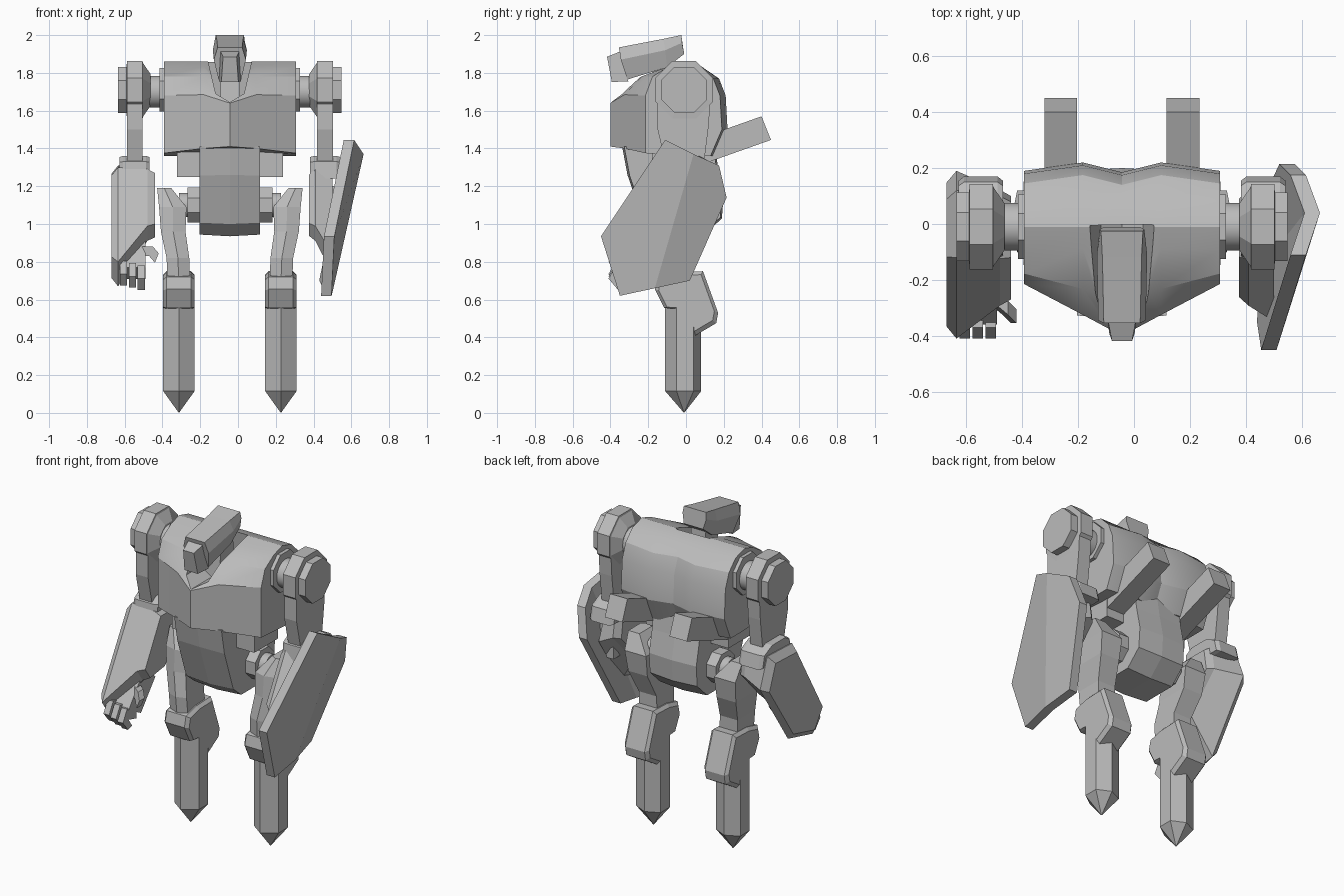
import bpy, bmesh, math

if "Cube" in bpy.data.objects:
    bpy.data.objects.remove(bpy.data.objects["Cube"])

MID = -0.043  # body centre line in x

grey = bpy.data.materials.new("plain_grey")
grey.use_nodes = True
grey.diffuse_color = (0.5, 0.5, 0.5, 1)
grey.node_tree.nodes["Principled BSDF"].inputs["Base Color"].default_value = (0.5, 0.5, 0.5, 1)


def loft(name, sections, caps=None, smooth=None):
    """Skin matching loops of points; caps lists the end faces by index."""
    bm = bmesh.new()
    loops = [[bm.verts.new(p) for p in s] for s in sections]
    n = len(loops[0])
    for a, b in zip(loops, loops[1:]):
        for i in range(n):
            j = (i + 1) % n
            bm.faces.new((a[i], a[j], b[j], b[i]))
    for end in (loops[0], loops[-1]):
        for cap in caps or [range(n)]:
            bm.faces.new([end[i] for i in cap])
    bmesh.ops.recalc_face_normals(bm, faces=bm.faces)
    mesh = bpy.data.meshes.new(name)
    bm.to_mesh(mesh)
    bm.free()
    mesh.materials.append(grey)
    obj = bpy.data.objects.new(name, mesh)
    bpy.context.collection.objects.link(obj)
    if smooth:
        bpy.ops.object.select_all(action='DESELECT')
        obj.select_set(True)
        bpy.context.view_layer.objects.active = obj
        bpy.ops.object.shade_smooth_by_angle(angle=math.radians(smooth))
    return obj


def scaled(x, profile, k):
    cy = sum(p[0] for p in profile) / len(profile)
    cz = sum(p[1] for p in profile) / len(profile)
    return [(x, cy + (y - cy) * k, cz + (z - cz) * k) for y, z in profile]


def prism(name, profile, stations, smooth=None):
    """Side profile of (y, z) points swept through (x, scale) stations."""
    return loft(name, [scaled(x, profile, k) for x, k in stations], smooth=smooth)


def ring(r, y, z, n=8):
    return [(y + r * math.cos((i + .5) * math.tau / n),
             z + r * math.sin((i + .5) * math.tau / n)) for i in range(n)]


def rect(y0, y1, z0, z1):
    return [(y0, z0), (y1, z0), (y1, z1), (y0, z1)]


def hull_ring(rows):
    """Symmetric cross-section from (half width, y, z) rows, top to bottom."""
    return [(MID + w, y, z) for w, y, z in rows] + [(MID - w, y, z) for w, y, z in reversed(rows)]


# Torso: side sections from shoulder to shoulder, pointed chest in the middle
end = [(-.215, 1.38), (-.215, 1.68), (-.16, 1.78), (-.09, 1.835), (-.01, 1.86),
       (.08, 1.835), (.145, 1.77), (.18, 1.68), (.19, 1.5), (.13, 1.36), (0, 1.36)]


def torso_section(dx, front, top, low, back):
    pts = [(front, low), (front, top), ((front - .1) / 2 - .02, (top + 1.86) / 2 + .01)] + end[3:]
    return [(MID + dx, y + back if y > .1 else y, z) for y, z in pts]


half = [(.35, -.215, 1.68, 1.375, 0), (.14, -.325, 1.685, 1.4, .03), (0, -.4, 1.64, 1.41, -.005)]
sections = [torso_section(-h[0], *h[1:]) for h in half]
sections += [torso_section(*h) for h in half[1::-1]]
torso = loft("torso", sections, smooth=25)

# Collar notch cut into the chest top
notch = [(-.12, 1.95), (-.115, 1.86), (-.075, 1.69), (0, 1.645), (.075, 1.69), (.115, 1.86), (.12, 1.95)]
cutter = loft("collar_cutter", [[(MID + x, y - abs(x) * t, z) for x, z in notch]
                                for y, t in ((-.6, 0), (.035, .35))])
cutter.hide_render = True
cutter.hide_viewport = True
cut = torso.modifiers.new("collar", 'BOOLEAN')
cut.object = cutter
cut.solver = 'EXACT'

# Head, snout and neck
loft("head", [hull_ring([(.065, -.355, 1.935), (.085, -.345, 1.87), (.06, -.31, 1.765)]),
              hull_ring([(.07, -.12, 1.98), (.09, -.11, 1.92), (.065, -.1, 1.83)]),
              hull_ring([(.075, -.025, 2.0), (.08, -.02, 1.96), (.065, -.01, 1.9)])])
loft("snout", [hull_ring([(.036, -.418, 1.885), (.045, -.393, 1.752)]),
               hull_ring([(.05, -.345, 1.915), (.058, -.305, 1.755)])])
prism("neck", [(-.2, 1.6), (-.04, 1.6), (-.06, 1.88), (-.17, 1.86)], [(MID - .05, 1), (MID + .05, 1)])

# Pelvis hanging under the chest, with a rounded base
pelvis = [(-.34, 1.42), (-.31, 1.26), (-.22, 1.0), (-.14, .935), (.09, .935),
          (.19, 1.03), (.2, 1.16), (.17, 1.3), (.15, 1.42)]
prism("pelvis", pelvis, [(MID - .16, .96), (MID, 1), (MID + .16, .96)])

for side, s in (("left", 1), ("right", -1)):
    def X(*pairs):
        return [(MID + s * x, k) for x, k in pairs]

    # Back cannon and the block it mounts on
    prism(side + "_cannon_block", rect(-.18, .05, 1.25, 1.4), X((.155, 1), (.28, 1)))
    prism(side + "_cannon", [(-.05, 1.268), (.45, 1.445), (.4, 1.57), (-.1, 1.393)],
          X((.16, 1), (.278, 1)))

    # Shoulder: collar, axle and faceted drum
    prism(side + "_shoulder_collar", ring(.125, -.01, 1.71), X((.33, 1), (.372, 1)))
    prism(side + "_shoulder_axle", ring(.085, -.01, 1.7, 24), X((.34, 1), (.47, 1)), smooth=40)
    prism(side + "_shoulder_drum", ring(.165, -.01, 1.71),
          X((.42, .55), (.46, .93), (.462, 1), (.545, 1), (.547, .8), (.592, .8)))
    prism(side + "_upper_arm", [(-.15, 1.68), (.13, 1.68), (.12, 1.52), (.09, 1.28), (-.1, 1.28), (-.15, 1.5)],
          X((.462, 1), (.545, 1)))
    prism(side + "_elbow", [(-.13, 1.24), (.17, 1.24), (.15, 1.32), (.07, 1.36), (-.07, 1.36), (-.12, 1.33)],
          X((.425, .9), (.445, 1), (.565, 1), (.585, .9)))

    # Hip axle
    prism(side + "_hip_axle", ring(.065, 0, 1.1, 20), X((.12, 1), (.27, 1)), smooth=40)
    prism(side + "_hip_ring", ring(.1, 0, 1.1), X((.15, 1), (.225, 1)))

    # Thigh: stations going down, each x range and y range
    thigh = [(.31, .385, -.05, .07, 1.19), (.23, .375, -.1, .12, 1.09), (.235, .365, -.11, .1, .96),
             (.215, .335, -.13, .04, .82), (.21, .33, -.12, .04, .68)]
    loft(side + "_thigh", [[(MID + s * a, c, z), (MID + s * (a + b) / 2, c - .02, z), (MID + s * b, c, z),
                            (MID + s * b, d, z), (MID + s * a, d, z)] for a, b, c, d, z in thigh])

    # Knee pod jutting backwards
    prism(side + "_knee", [(-.165, .655), (-.15, .72), (-.05, .745), (.09, .75), (.17, .53),
                           (.16, .475), (.05, .41), (.03, .545), (-.115, .555)],
          X((.187, .88), (.205, 1), (.335, 1), (.353, .88)))

    # Six-sided shin ending in a spike
    def shin_ring(k, z):
        flat = [(-.083, -.05), (0, -.11), (.083, -.05), (.083, .04), (0, .08), (-.083, .04)]
        return [(MID + s * .27 + x * k, -.01 + (y + .01) * k, z) for x, y in flat]
    loft(side + "_shin", [shin_ring(1, .6), shin_ring(1, .115), shin_ring(.03, .003)])

# Forearms: a broad outer face narrowing to a shorter inner face
outer = [(-.12, 1.3), (.12, 1.31), (.19, 1.13), (-.08, .73), (-.32, .67), (-.41, .8)]
inner = [(-.12, 1.27), (.08, 1.27), (.1, 1.14), (-.08, .95), (-.22, .93), (-.27, 1.0)]
loft("right_forearm", [scaled(-.67, outer, .86), scaled(-.635, outer, 1),
                       scaled(-.48, inner, 1.12), scaled(-.44, inner, 1)])
loft("left_forearm", [scaled(.5, outer, .8), scaled(.41, inner, 1.12), scaled(.375, inner, .95)])

# Right hand
prism("right_palm", [(-.2, .98), (-.1, .88), (-.24, .71), (-.36, .77)], [(-.63, 1), (-.49, 1)])
for i in range(3):
    x = -.625 + i * .047
    z = .735 - i * .012
    prism("right_finger", [(-.28, z + .06), (-.37, z + .07), (-.41, z), (-.36, z - .06),
                           (-.32, z - .05), (-.355, z), (-.28, z - .02)], [(x, 1), (x + .038, 1)])
loft("right_thumb", [[(x, y - .025, z), (x, y + .025, z), (x + .02, y + .025, z + .05), (x + .02, y - .025, z + .05)]
                     for x, y, z in ((-.53, -.25, .83), (-.47, -.3, .83), (-.44, -.33, .795))])

# Shield: folded plate with a ridge from top to bottom
rim = [(.615, -.11, 1.445), (.665, .04, 1.37), (.615, .175, 1.31), (.575, .215, 1.14),
       (.485, .02, .7), (.505, -.165, .66), (.495, -.35, .62), (.51, -.45, .935)]
loft("left_shield", [rim, [(x - .055, y, z) for x, y, z in rim]],
     caps=[(0, 1, 5, 6, 7), (1, 2, 3, 4, 5)])
prism("left_shield_mount", rect(-.12, .06, .98, 1.2), [(.45, 1), (.54, 1)])
